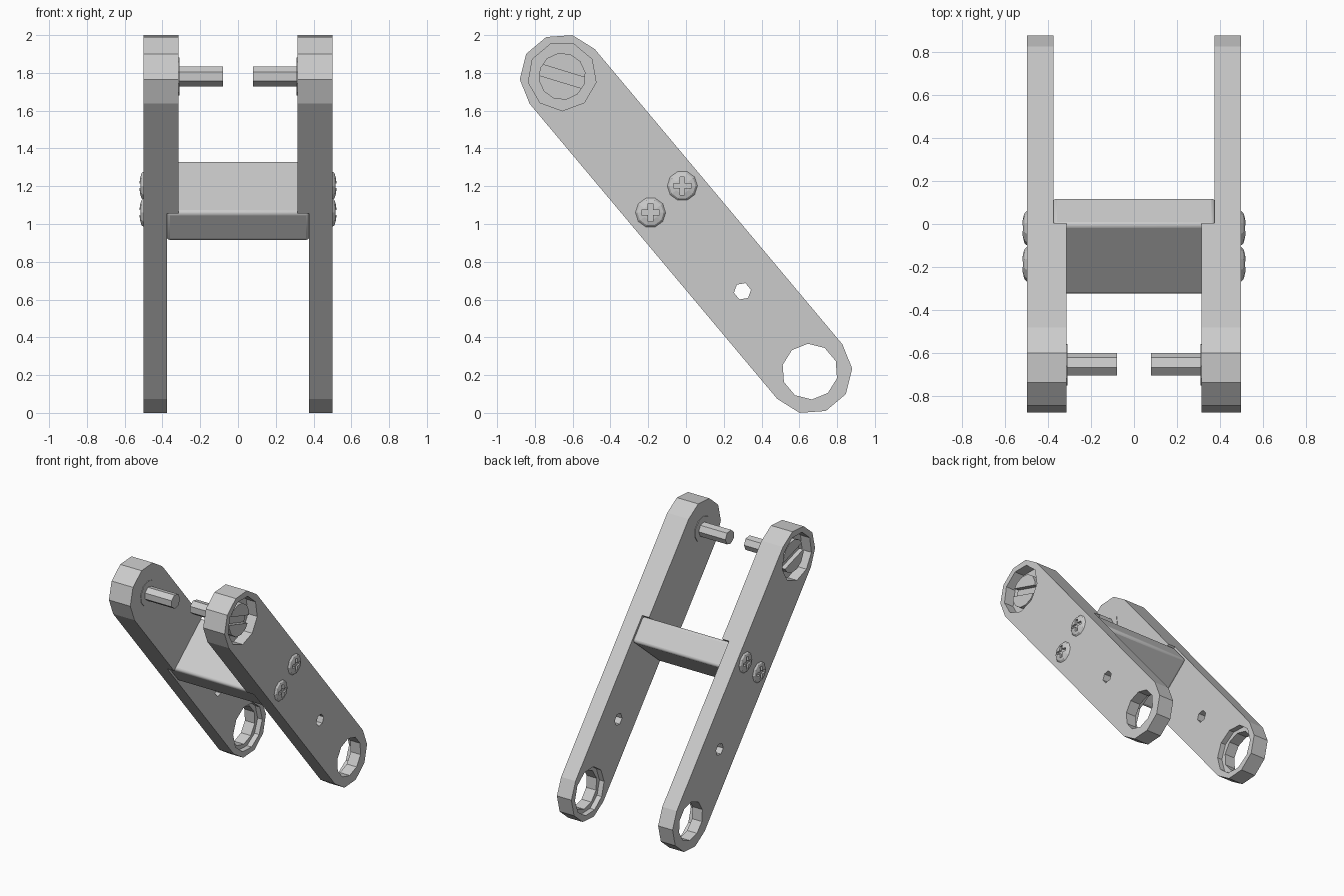
import bpy
import bmesh
from math import cos, sin, pi, radians
from mathutils import Matrix, Vector

if "Cube" in bpy.data.objects:
    bpy.data.objects.remove(bpy.data.objects["Cube"])

grey = bpy.data.materials.new("light_grey")
grey.use_nodes = True
grey.diffuse_color = (0.6, 0.6, 0.6, 1)
grey.node_tree.nodes["Principled BSDF"].inputs["Base Color"].default_value = (0.6, 0.6, 0.6, 1)

TILT = radians(-50)      # direction of the arm's length in the y-z plane
END, RADIUS = 1.02, 0.225  # arm end centre along its length, end radius
OUTER, THICK, THIN = 0.5, 0.315, 0.375  # x of outer face and both inner faces


def place(x, s, t):
    """Arm coordinates (s along, t across) to world space."""
    return Vector((x, s * cos(TILT) - t * sin(TILT), 1 + s * sin(TILT) + t * cos(TILT)))


def add(name, bm):
    bmesh.ops.recalc_face_normals(bm, faces=bm.faces)
    mesh = bpy.data.meshes.new(name)
    bm.to_mesh(mesh)
    bm.free()
    mesh.materials.append(grey)
    obj = bpy.data.objects.new(name, mesh)
    bpy.context.collection.objects.link(obj)
    return obj


def prism(name, outline, x0, x1):
    bm = bmesh.new()
    a, b = [[bm.verts.new(place(x, s, t)) for s, t in outline] for x in (x0, x1)]
    bm.faces.new(a)
    bm.faces.new(b)
    for i in range(len(a)):
        j = (i + 1) % len(a)
        bm.faces.new((a[i], a[j], b[j], b[i]))
    return add(name, bm)


def ngon(s, t, r, n, turn=0.0):
    return [(s + r * cos(turn + 2 * pi * i / n), t + r * sin(turn + 2 * pi * i / n)) for i in range(n)]


def rect(s, t, length, width, turn=0.0):
    c, d = cos(turn), sin(turn)
    corners = [(-1, -1), (1, -1), (1, 1), (-1, 1)]
    return [(s + (u * length * c - v * width * d) / 2,
             t + (u * length * d + v * width * c) / 2) for u, v in corners]


def cut(obj, cutters):
    """Subtract the cutters, bake the result and drop the cutters."""
    for c in cutters:
        c.hide_render = True
        mod = obj.modifiers.new("cut", "BOOLEAN")
        mod.operation = "DIFFERENCE"
        mod.solver = "EXACT"
        mod.object = c
    bpy.context.view_layer.update()
    graph = bpy.context.evaluated_depsgraph_get()
    mesh = bpy.data.meshes.new_from_object(obj.evaluated_get(graph))
    obj.modifiers.clear()
    obj.data = mesh
    for c in cutters:
        bpy.data.objects.remove(c)


def mirror(obj):
    obj.modifiers.new("mirror", "MIRROR").use_axis[0] = True


# Arm: a long slab with faceted round ends, thicker in its upper part
half = [(END + RADIUS * cos(a), RADIUS * sin(a)) for a in (-pi / 2 + pi * i / 5 for i in range(6))]
arm = prism("arm", half + [(-s, -t) for s, t in half], THICK, OUTER)
cut(arm, [
    prism("thinning", [(-0.26, -0.4), (1.4, -0.4), (1.4, 0.4), (-0.26, 0.4)], 0.2, THIN),
    prism("pivot_hole", ngon(END, 0, 0.148, 10), 0.3, 0.6),
    prism("pivot_counterbore", ngon(END, 0, 0.18, 10, 0.2), 0.3, THIN + 0.04),
    prism("small_hole", ngon(0.465, 0.0, 0.046, 6), 0.3, 0.6),
    prism("bolt_recess", ngon(-END, 0, 0.182, 9), OUTER - 0.08, 0.6),
])
mirror(arm)

# Crossbar joining the arms, with softened long edges
bar = prism("crossbar", rect(-0.16, 0, 0.2, 0.43), -THIN - 0.005, THIN + 0.005)
bevel = bar.modifiers.new("soft_edges", "BEVEL")
bevel.width = 0.02
bevel.segments = 3
bpy.ops.object.select_all(action="DESELECT")
bar.select_set(True)
bpy.context.view_layer.objects.active = bar
bpy.ops.object.shade_smooth_by_angle(angle=radians(35))

# Slotted bolt head in the recess, with its collar and pin on the inner side
head = prism("bolt_head", ngon(-END, 0, 0.125, 12), OUTER - 0.085, OUTER - 0.03)
cut(head, [prism("slot", rect(-END, 0, 0.4, 0.06, radians(33)), OUTER - 0.065, 0.6)])
mirror(head)
mirror(prism("bolt_collar", ngon(-END, 0, 0.1, 10), THICK - 0.004, THICK + 0.01))
mirror(prism("bolt_pin", ngon(-END, 0, 0.055, 7), 0.08, THICK + 0.01))

# Domed cross-head screws holding the crossbar
for label, t in (("upper", 0.115), ("lower", -0.105)):
    bm = bmesh.new()
    bmesh.ops.create_uvsphere(bm, u_segments=10, v_segments=6, radius=0.08)
    bm.transform(Matrix.Translation(place(OUTER, -0.167, t))
                 @ Matrix.Diagonal((0.28, 1, 1, 1)) @ Matrix.Rotation(pi / 2, 4, "Y"))
    screw = add(label + "_screw", bm)
    cut(screw, [prism("cross", rect(-0.167, t, 0.095, 0.025, radians(50 + turn)), OUTER + 0.003, 0.6)
                for turn in (0, 90)])
    mirror(screw)
